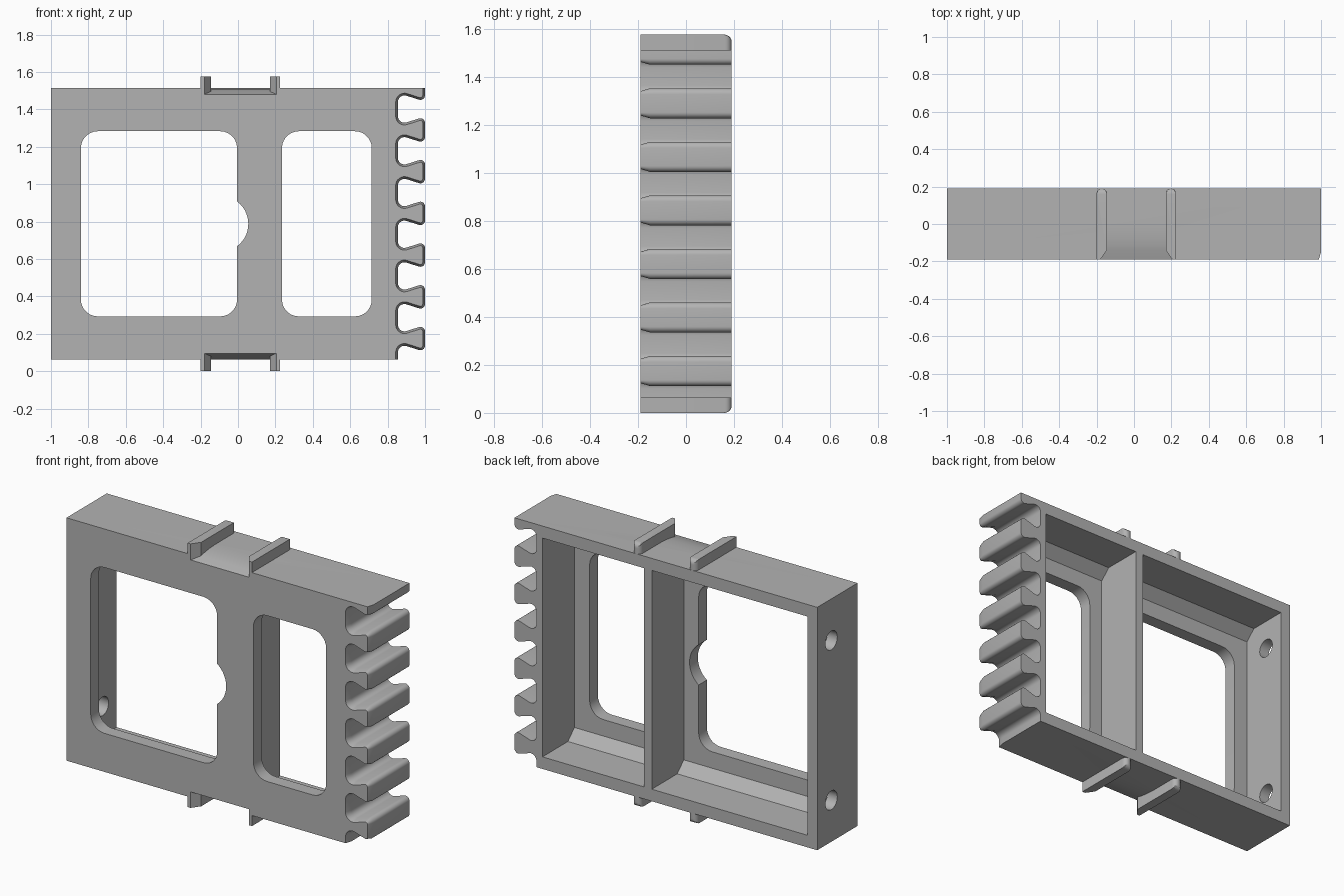
import bpy, bmesh
from math import sin, cos, pi, radians, hypot

if "Cube" in bpy.data.objects:
    bpy.data.objects.remove(bpy.data.objects["Cube"], do_unlink=True)

FRONT, BACK = -0.19, 0.19
LOW, HIGH = 0.063, 1.513
MID = (LOW + HIGH) / 2
PITCH = (HIGH - LOW) / 6.5
RAIL_MID = 0.0125

grey = bpy.data.materials.new("plain grey")
grey.use_nodes = True
grey.diffuse_color = (0.45, 0.45, 0.45, 1)
grey.node_tree.nodes["Principled BSDF"].inputs["Base Color"].default_value = (0.45, 0.45, 0.45, 1)


def loft(name, rings):
    """Closed solid through rings of matching points."""
    bm = bmesh.new()
    loops = [[bm.verts.new(p) for p in ring] for ring in rings]
    n = len(loops[0])
    for a, b in zip(loops, loops[1:]):
        for i in range(n):
            j = (i + 1) % n
            bm.faces.new((a[i], a[j], b[j], b[i]))
    bm.faces.new(loops[0][::-1])
    bm.faces.new(loops[-1])
    bmesh.ops.remove_doubles(bm, verts=bm.verts, dist=1e-5)
    bmesh.ops.recalc_face_normals(bm, faces=bm.faces)
    mesh = bpy.data.meshes.new(name)
    bm.to_mesh(mesh)
    bm.free()
    mesh.materials.append(grey)
    obj = bpy.data.objects.new(name, mesh)
    bpy.context.collection.objects.link(obj)
    return obj


def arc(cx, cy, r, start, end, n=7):
    angles = [radians(start + (end - start) * i / n) for i in range(n + 1)]
    return [(cx + r * cos(a), cy + r * sin(a)) for a in angles]


def rounded_rect(x0, x1, z0, z1, r):
    return (arc(x1 - r, z1 - r, r, 0, 90) + arc(x0 + r, z1 - r, r, 90, 180)
            + arc(x0 + r, z0 + r, r, 180, 270) + arc(x1 - r, z0 + r, r, 270, 360))


def rect(x0, x1, half):
    return [(x0, MID - half), (x1, MID - half), (x1, MID + half), (x0, MID + half)]


def at_y(points, y):
    return [(x, y, z) for x, z in points]


def activate(obj):
    bpy.ops.object.select_all(action="DESELECT")
    obj.select_set(True)
    bpy.context.view_layer.objects.active = obj


def cut(target, cutter):
    cutter.hide_render = True
    mod = target.modifiers.new("cut", "BOOLEAN")
    mod.operation, mod.solver, mod.object = "DIFFERENCE", "EXACT", cutter
    activate(target)
    bpy.ops.object.modifier_apply(modifier=mod.name)
    bpy.data.objects.remove(cutter, do_unlink=True)


# Frame outline, with the flared rack teeth down its +x edge
flank = arc(0.975, -0.0375, 0.025, 0, -106, 8) + arc(0.89, -0.0735, 0.035, 74, 180, 8)
teeth = [(1, HIGH)] + [(x, HIGH + d) for x, d in flank]
for i in range(1, 7):
    z = HIGH - i * PITCH
    teeth += [(x, z - d) for x, d in reversed(flank)] + [(x, z + d) for x, d in flank]
teeth.append((0.855, LOW))

# Teeth taper slightly towards the front
tapered = []
for i, (x, z) in enumerate(teeth):
    if i in (0, len(teeth) - 1):
        tapered.append((x - 0.012, z))
        continue
    tx = teeth[i + 1][0] - teeth[i - 1][0]
    tz = teeth[i + 1][1] - teeth[i - 1][1]
    k = 0.012 / hypot(tx, tz)
    tapered.append((x + tz * k, z - tx * k))
far_side = [(-1, LOW), (-1, HIGH)]
frame = loft("frame", [at_y(tapered + far_side, FRONT), at_y(teeth + far_side, -0.15),
                       at_y(teeth + far_side, BACK)])

# Rear pockets with sloped top and bottom, and the rounded front windows
for x0, x1, w0, w1 in ((-0.934, 0.093, -0.84, -0.005), (0.146, 0.815, 0.235, 0.715)):
    cut(frame, loft("pocket", [at_y(rect(x0, x1, 0.653), 0.3), at_y(rect(x0, x1, 0.653), -0.05),
                               at_y(rect(x0, x1, 0.593), -0.112)]))
    window = rounded_rect(w0, w1, MID - 0.495, MID + 0.495, 0.09)
    cut(frame, loft("window", [at_y(window, -0.3), at_y(window, -0.09)]))

# Round notch beside the large window
notch = arc(-0.095, MID, 0.15, 0, 352.5, 47)
cut(frame, loft("notch", [at_y(notch, -0.3), at_y(notch, -0.09)]))

# Two holes through the -x wall
for side in (-1, 1):
    hole = arc(0.057, MID + side * 0.477, 0.056, 0, 348.75, 31)
    cut(frame, loft("hole", [[(x, y, z) for y, z in hole] for x in (-1.1, -0.9)]))


def rail_plan(side):
    """Rail footprint: flared inner front corner, rounded rear end."""
    pts = [(0.1925, FRONT), (0.1575, -0.14)]
    pts += arc(0.185, BACK - 0.0275, 0.0275, 180, 0, 12) + [(0.2125, FRONT)]
    return [(RAIL_MID + side * x, y) for x, y in pts]


# Grooves and pairs of rails on the top and bottom
for end, label in ((1, "top"), (-1, "bottom")):
    def height(h):
        return MID + end * (HIGH - MID + h)

    groove = []
    for y, half, h in ((-0.204, 0.2023, -0.037), (-0.14, 0.1575, -0.017), (-0.11, 0.1575, -0.01),
                       (-0.07, 0.1575, -0.004), (0.0, 0.1575, 0.0005)):
        l, r = RAIL_MID - half, RAIL_MID + half
        groove.append([(l, y, height(h)), (r, y, height(h)), (r, y, height(0.1)), (l, y, height(0.1))])
    cut(frame, loft("groove", groove))

    for side, hand in ((-1, "right"), (1, "left")):
        plan = rail_plan(side)
        layers = [(-0.002, BACK)]
        layers += [(0.033 + 0.03 * sin(a), BACK - 0.03 + 0.03 * cos(a))
                   for a in (i * pi / 12 for i in range(7))]
        rings = [[(x, min(y, limit), height(h)) for x, y in plan] for h, limit in layers]
        loft(f"{label}_{hand}_rail", rings)

# Smooth the curved surfaces, keep hard edges
for obj in [o for o in bpy.context.collection.objects if o.type == "MESH"]:
    activate(obj)
    bpy.ops.object.shade_smooth_by_angle(angle=radians(25))
